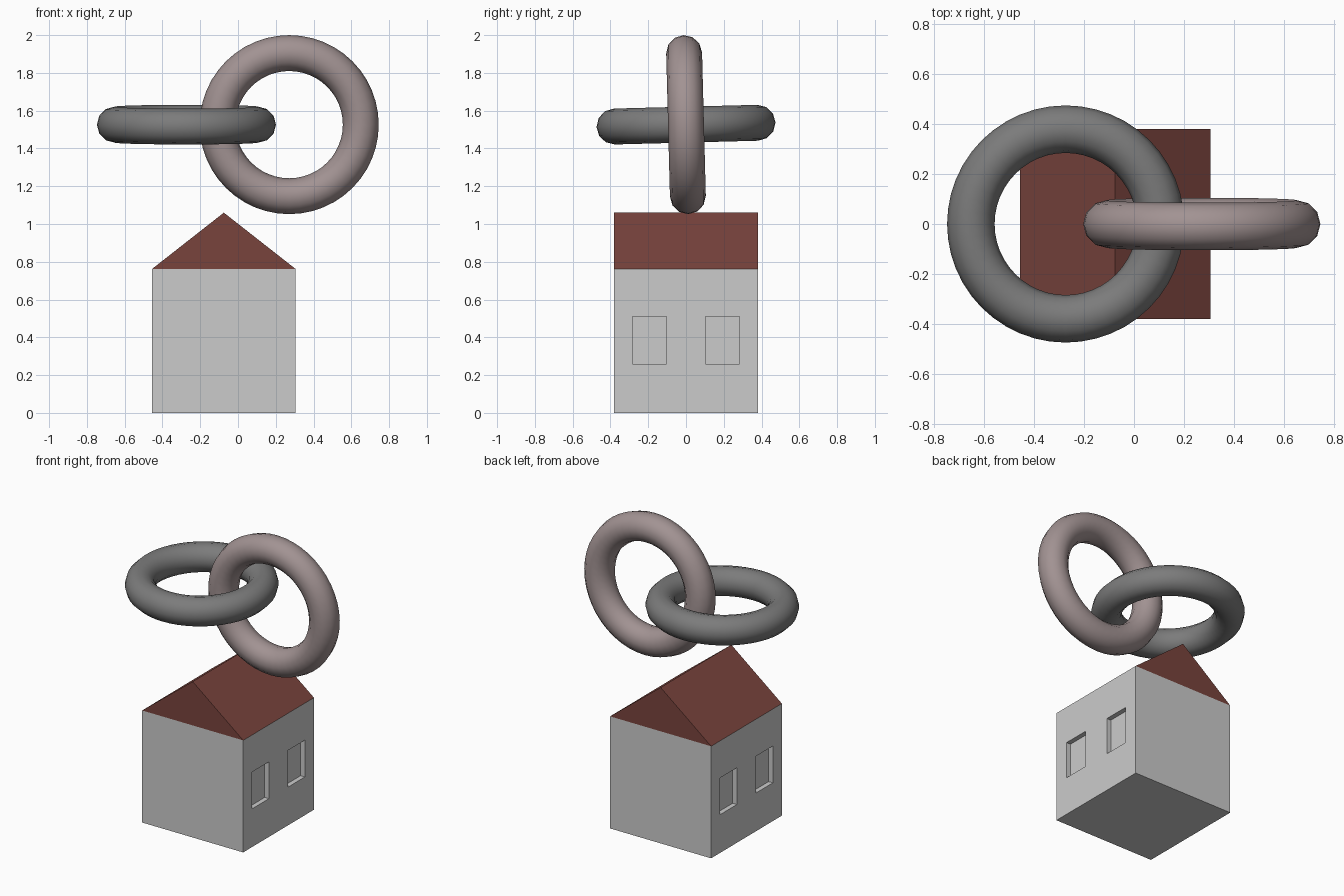
import bpy, bmesh, math

if "Cube" in bpy.data.objects:
    bpy.data.objects.remove(bpy.data.objects["Cube"])

HX = -0.075        # house centre in x
HALF = 0.38        # half width of the house
WALL_H = 0.762
RIDGE = 1.06
TILT = math.radians(1.5)


def paint(obj, name, rgb):
    mat = bpy.data.materials.new(name)
    mat.diffuse_color = (*rgb, 1)
    mat.use_nodes = True
    mat.node_tree.nodes["Principled BSDF"].inputs["Base Color"].default_value = mat.diffuse_color
    obj.data.materials.append(mat)


def box(name, loc, size):
    bpy.ops.mesh.primitive_cube_add(size=1, location=loc)
    obj = bpy.context.object
    obj.name = name
    obj.scale = size
    bpy.ops.object.transform_apply(location=False, rotation=False, scale=True)
    return obj


def ring(name, x, rot_x, rgb):
    bpy.ops.mesh.primitive_torus_add(
        major_radius=0.379, minor_radius=0.095, major_segments=48, minor_segments=12,
        location=(x, 0, 1.526), rotation=(rot_x, 0, 0))
    obj = bpy.context.object
    obj.name = name
    bpy.ops.object.shade_smooth()
    paint(obj, name + "_colour", rgb)


# House walls with two shallow window recesses on each side
walls = box("house_walls", (HX, 0, WALL_H / 2), (2 * HALF, 2 * HALF, WALL_H))
for sx in (-1, 1):
    for sy in (-1, 1):
        cutter = box("window_cutter", (HX + sx * HALF, sy * 0.193, 0.385), (0.064, 0.18, 0.25))
        bpy.context.view_layer.objects.active = walls
        mod = walls.modifiers.new("window", 'BOOLEAN')
        mod.operation = 'DIFFERENCE'
        mod.solver = 'EXACT'
        mod.object = cutter
        bpy.ops.object.modifier_apply(modifier=mod.name)
        bpy.data.objects.remove(cutter)

# Gable roof: triangle profile extruded along y
bm = bmesh.new()
profile = [(-HALF, WALL_H), (HALF, WALL_H), (0, RIDGE)]
face = bm.faces.new([bm.verts.new((HX + x, -HALF, z)) for x, z in profile])
ext = bmesh.ops.extrude_face_region(bm, geom=[face], use_keep_orig=True)
bmesh.ops.translate(bm, vec=(0, 2 * HALF, 0),
                    verts=[g for g in ext["geom"] if isinstance(g, bmesh.types.BMVert)])
bmesh.ops.recalc_face_normals(bm, faces=bm.faces)
mesh = bpy.data.meshes.new("roof")
bm.to_mesh(mesh)
bm.free()
roof = bpy.data.objects.new("roof", mesh)
bpy.context.collection.objects.link(roof)
paint(roof, "roof_colour", (0.19, 0.057, 0.046))

# Two interlocked rings, both leaning slightly
ring("flat_ring", -0.273, TILT, (0.2, 0.2, 0.2))
ring("upright_ring", 0.271, math.pi / 2 + TILT, (0.36, 0.29, 0.29))
